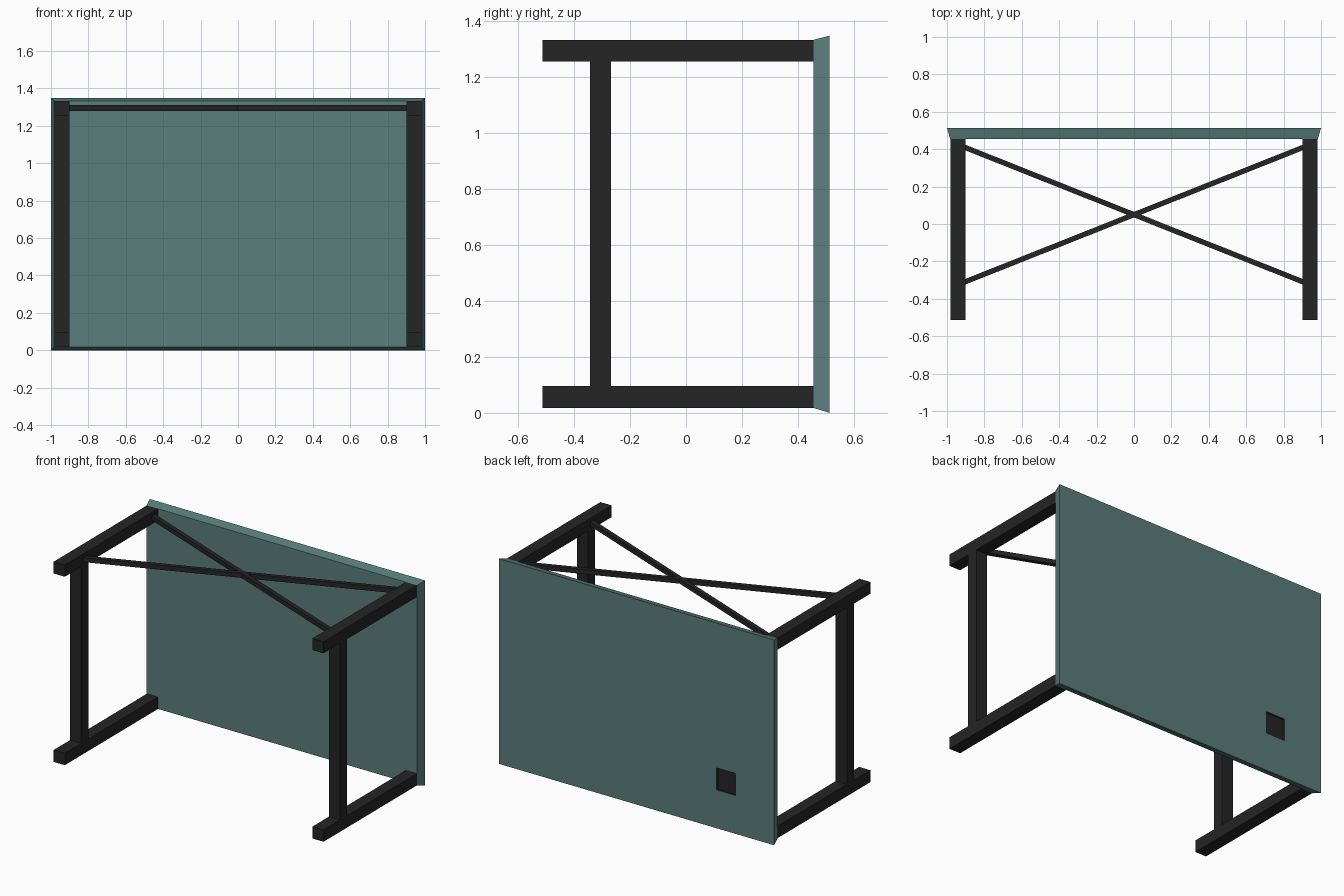
import bpy, bmesh
from mathutils import Vector

if "Cube" in bpy.data.objects:
    bpy.data.objects.remove(bpy.data.objects["Cube"])


def material(name, rgb):
    m = bpy.data.materials.new(name)
    m.diffuse_color = (*rgb, 1)
    m.use_nodes = True
    m.node_tree.nodes["Principled BSDF"].inputs["Base Color"].default_value = m.diffuse_color
    return m


teal = material("teal", (0.10, 0.21, 0.20))
dark = material("dark", (0.018, 0.018, 0.019))


def hull(name, points, mat):
    """Convex solid through the given corner points."""
    bm = bmesh.new()
    for p in points:
        bm.verts.new(p)
    bmesh.ops.convex_hull(bm, input=bm.verts[:])
    bmesh.ops.dissolve_limit(bm, angle_limit=0.001, verts=bm.verts[:], edges=bm.edges[:])
    bmesh.ops.recalc_face_normals(bm, faces=bm.faces[:])
    me = bpy.data.meshes.new(name)
    bm.to_mesh(me)
    bm.free()
    me.materials.append(mat)
    ob = bpy.data.objects.new(name, me)
    bpy.context.collection.objects.link(ob)
    return ob


def box(name, xs, ys, zs, mat):
    return hull(name, [(x, y, z) for x in xs for y in ys for z in zs], mat)


# table top standing on its long edge, with bevelled sides
H = 1.345
top = hull("table_top",
           [(x, 0.455, z) for x in (-0.983, 0.983) for z in (0.018, H - 0.012)] +
           [(x, 0.513, z) for x in (-1, 1) for z in (0, H + 0.003)], teal)

# shallow dark socket recess in the outer face
cutter = box("socket_cutter", (-0.72, -0.582), (0.50, 0.56), (0.252, 0.397), dark)
cutter.hide_render = True
cutter.hide_viewport = True
top.data.materials.append(dark)
mod = top.modifiers.new("socket_recess", "BOOLEAN")
mod.operation = "DIFFERENCE"
mod.solver = "EXACT"
mod.material_mode = "TRANSFER"
mod.object = cutter

# leg frames: two rails and a post on each side
for side, s in (("left", -1), ("right", 1)):
    xs = (s * 0.90, s * 0.981)
    box(f"{side}_lower_rail", xs, (-0.513, 0.456), (0.018, 0.096), dark)
    box(f"{side}_upper_rail", xs, (-0.513, 0.456), (1.256, 1.333), dark)
    box(f"{side}_post", xs, (-0.343, -0.268), (0.096, 1.256), dark)

# crossed braces between the upper rails
for name, s in (("brace_a", 1), ("brace_b", -1)):
    hull(name, [(e * 0.905, 0.05 + s * e * 0.36 + w, z)
                for e in (-1, 1) for w in (-0.015, 0.015) for z in (1.28, 1.31)], dark)
